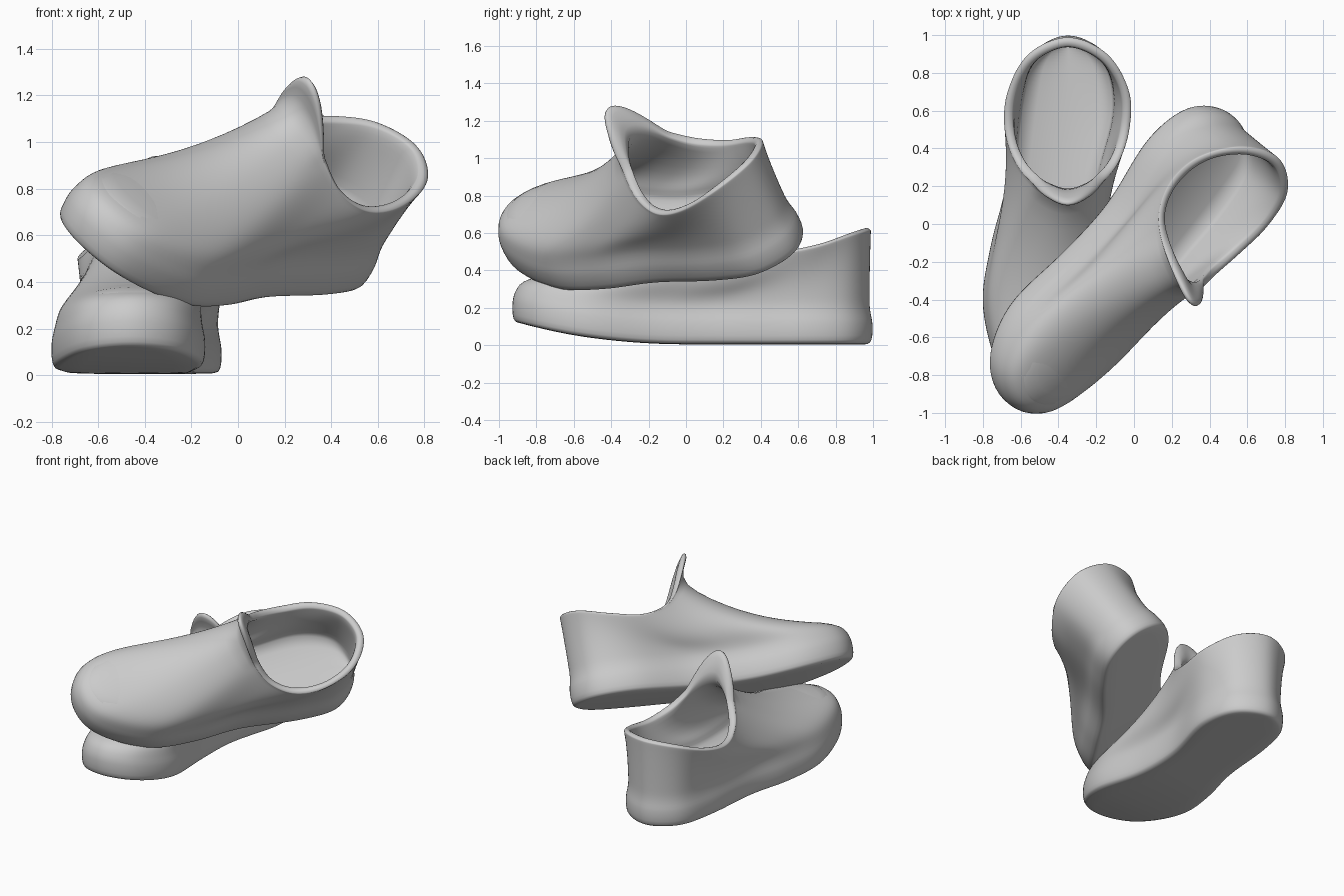
import bpy, math
from mathutils import Vector, Matrix

if "Cube" in bpy.data.objects:
    bpy.data.objects.remove(bpy.data.objects["Cube"])

# Matching stations round the shoe: sole outline (x, y) and collar edge (x, y, z)
STATIONS = [
    (-.47, -.93, -.35, .15, .73), (-.25, -.83, -.26, .17, .71), (-.14, -.55, -.17, .22, .65),
    (-.18, -.15, -.08, .33, .54), (-.17, .2, -.025, .5, .49), (-.07, .6, -.025, .7, .52),
    (-.13, .88, -.14, .9, .585), (-.35, 1.0, -.35, .99, .61), (-.56, .88, -.56, .9, .585),
    (-.64, .6, -.67, .7, .52), (-.68, .2, -.685, .5, .49), (-.76, -.12, -.63, .33, .54),
    (-.80, -.45, -.54, .22, .65), (-.69, -.81, -.44, .17, .71)]
STEPS = 5
CENTRE = -.36


def closed_spline(rows):
    """Catmull-Rom through the stations."""
    n, out = len(rows), []
    for i in range(n):
        a, b, c, d = (Vector(rows[(i + k) % n]) for k in (-1, 0, 1, 2))
        for s in range(STEPS):
            t = s / STEPS
            out.append(.5 * (2 * b + (c - a) * t + (2 * a - 5 * b + 4 * c - d) * t ** 2
                             + (3 * b - a - 3 * c + d) * t ** 3))
    return out


def toe_spring(y):
    return .005 + .115 * min(1, max(0, -y / .93)) ** 2


def toward(p, c, d):
    """Move p horizontally toward centre c by distance d."""
    v = Vector((c[0] - p.x, c[1] - p.y, 0))
    return p + v.normalized() * d


def up(z):
    return Vector((0, 0, z))


def wall(base, collar, t):
    """Curve rising from the sole edge to the collar."""
    h = Vector((base.x - collar.x, base.y - collar.y, 0))
    p1 = base + up(.13 + .03 * h.length)
    p2 = collar + .55 * h - up(.1 + .33 * h.length)
    s = 1 - t
    return s ** 3 * base + 3 * s * s * t * p1 + 3 * s * t * t * p2 + t ** 3 * collar


def column(row):
    """One strip: sole edge, upper, tongue or rim, lining."""
    bx, by, cx, cy, cz = row
    mid = (CENTRE - .06 * (by < 0), max(-.6, min(.7, by)))
    ccen = (CENTRE, max(.4, min(.75, cy)))
    edge = Vector((bx, by, toe_spring(by)))
    pts = [toward(edge, mid, .04), toward(edge, mid, .012) + up(.005), edge + up(.04),
           edge + up(.12), toward(edge, mid, .01) + up(.155)]
    base, col = toward(edge, mid, .018) + up(.165), Vector((cx, cy, cz))
    pts += [wall(base, col, i / 9) for i in range(1, 10)]
    # tongue height: the front of the collar grows into a flaring flap
    lift = .01
    if cy < .32:
        lift += .2 * max(0, 1 - ((cx + .35) / .19) ** 2) ** .8
    flare = Vector((0, -.3 * lift, 0))
    pts += [col + up(lift * .5) + flare * .25, col + up(lift * .9) + flare]
    # rolled rim, then the lining down to the insole
    pts += [toward(col, ccen, .02) + up(lift + .012) + flare,
            toward(col, ccen, .045) + up(lift * .9) + flare * .9,
            toward(col, ccen, .048) + up(lift * .4) + flare * .2]
    ibase, icol = toward(edge, mid, .04) + up(.19), toward(col, ccen, .055) - up(.02)
    pts += [wall(ibase, icol, i / 5) for i in range(5, -1, -1)]
    return pts


def shoe(name, matrix, mirror=False):
    cols = [column(r) for r in closed_spline(STATIONS)]
    n, m = len(cols), len(cols[0])
    sx = -1 if mirror else 1
    verts = [(sx * (p.x - CENTRE), p.y, p.z) for c in cols for p in c]
    faces = [(i * m + j, (i + 1) % n * m + j, (i + 1) % n * m + j + 1, i * m + j + 1)
             for i in range(n) for j in range(m - 1)]
    # sole bottom and insole, filled by strips across the foot
    for j, flip in ((0, True), (m - 1, False)):
        for i in range(n // 2):
            quad = (i, i + 1, n - i - 1, (n - i) % n)
            ids = list(dict.fromkeys(k * m + j for k in quad))
            if len(ids) > 2:
                faces.append(tuple(ids[::-1] if flip else ids))
    if mirror:
        faces = [f[::-1] for f in faces]
    me = bpy.data.meshes.new(name)
    me.from_pydata(verts, [], faces)
    me.polygons.foreach_set("use_smooth", [True] * len(me.polygons))
    ob = bpy.data.objects.new(name, me)
    bpy.context.collection.objects.link(ob)
    ob.matrix_world = matrix
    sub = ob.modifiers.new("smooth", 'SUBSURF')
    sub.levels = sub.render_levels = 1


# Right shoe stands flat
shoe("right_shoe", Matrix.Translation((CENTRE, 0, 0)))

# Left shoe is mirrored, turned, rolled and rests on the other
Y = Vector((.69, .72, -.035)).normalized()
roll = math.radians(37)
side = Y.cross(Vector((0, 0, 1))).normalized()
level_up = side.cross(Y).normalized()
U = level_up * math.cos(roll) + side * math.sin(roll)
X = Y.cross(U)
M = Matrix((X, Y, U)).transposed().to_4x4()
M.translation = Vector((-.05, .015, .508)) - Y * .2
shoe("left_shoe", M, True)
